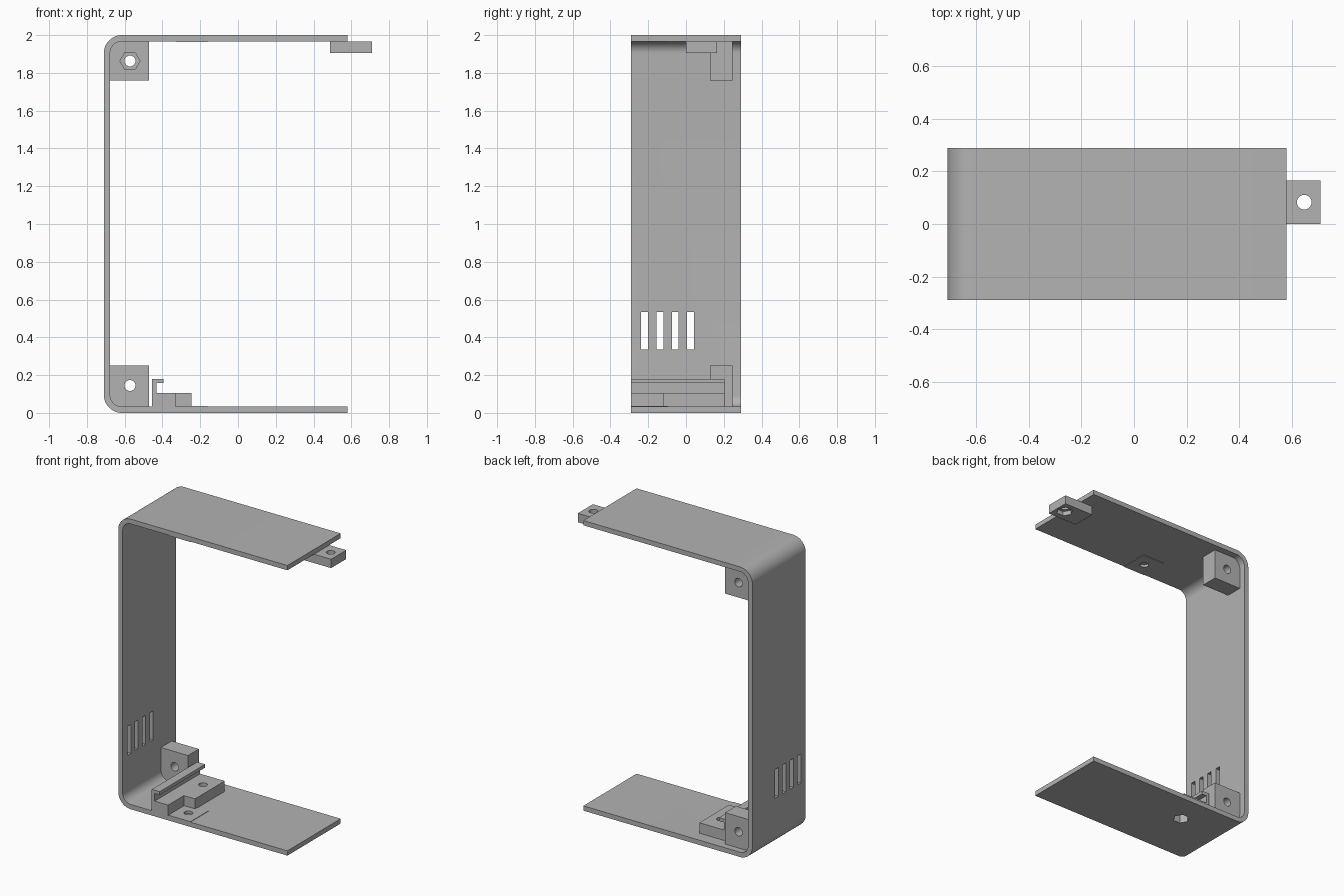
import bpy, bmesh, math
from mathutils import Matrix

cube = bpy.data.objects.get("Cube")
if cube:
    bpy.data.objects.remove(cube, do_unlink=True)

grey = bpy.data.materials.new("plain grey")
grey.use_nodes = True
grey.diffuse_color = (0.45, 0.45, 0.45, 1)
grey.node_tree.nodes["Principled BSDF"].inputs["Base Color"].default_value = grey.diffuse_color

WALL = 0.033
LEFT, RIGHT, HALF, HEIGHT = -0.71, 0.58, 0.29, 2.0


def make_object(name, bm):
    bmesh.ops.recalc_face_normals(bm, faces=bm.faces)
    mesh = bpy.data.meshes.new(name)
    bm.to_mesh(mesh)
    bm.free()
    mesh.materials.append(grey)
    obj = bpy.data.objects.new(name, mesh)
    bpy.context.collection.objects.link(obj)
    return obj


def extrude(name, points, y0, y1):
    """Push an x-z profile along y."""
    bm = bmesh.new()
    face = bm.faces.new([bm.verts.new((x, y0, z)) for x, z in points])
    new = bmesh.ops.extrude_face_region(bm, geom=[face])["geom"]
    verts = [v for v in new if isinstance(v, bmesh.types.BMVert)]
    bmesh.ops.translate(bm, vec=(0, y1 - y0, 0), verts=verts)
    return make_object(name, bm)


def box(name, x, y, z):
    return extrude(name, [(x[0], z[0]), (x[1], z[0]), (x[1], z[1]), (x[0], z[1])], *y)


def drill(name, centre, radius, depth, sides=32, along_y=False):
    """Prism cutter; six sides make a nut pocket with corners along x."""
    bm = bmesh.new()
    bmesh.ops.create_cone(bm, cap_ends=True, segments=sides, radius1=radius,
                          radius2=radius, depth=depth)
    turn = Matrix.Rotation(math.pi / 2, 4, "Z") if sides == 6 else Matrix()
    tilt = Matrix.Rotation(math.pi / 2, 4, "X") if along_y else Matrix()
    bm.transform(Matrix.Translation(centre) @ tilt @ turn)
    return make_object(name, bm)


def cut(obj, cutters):
    for cutter in cutters:
        mod = obj.modifiers.new("cut", "BOOLEAN")
        mod.operation, mod.solver, mod.object = "DIFFERENCE", "EXACT", cutter
    bpy.context.view_layer.update()
    mesh = bpy.data.meshes.new_from_object(
        obj.evaluated_get(bpy.context.evaluated_depsgraph_get()))
    obj.modifiers.clear()
    obj.data = mesh
    for cutter in cutters:
        bpy.data.objects.remove(cutter, do_unlink=True)


def side_path(inset, radius, steps=12):
    """C-shaped path with rounded corners on the -x side."""
    low, high, x = inset, HEIGHT - inset, LEFT + inset
    pts = [(RIGHT, high)]
    for cz, start in ((high - radius, 90), (low + radius, 180)):
        for i in range(steps + 1):
            a = math.radians(start + 90 * i / steps)
            pts.append((x + radius + radius * math.cos(a), cz + radius * math.sin(a)))
    return pts + [(RIGHT, low)]


# Bent shell with vents and the nut pocket underneath
shell = extrude("shell", side_path(0, 0.095) + side_path(WALL, 0.062)[::-1], -HALF, HALF)
PLATE_HOLE = (-0.325, 0.083)
vents = [box("vent_cutter", (-0.8, -0.6), (y, y + 0.036), (0.335, 0.535))
         for y in (-0.237, -0.156, -0.075, 0.006)]
cut(shell, vents + [drill("pocket_cutter", (*PLATE_HOLE, 0), 0.053, 0.12, 6),
                    drill("recess_cutter", (-0.245, -0.19, WALL), 0.028, 0.03),
                    drill("recess_cutter", (-0.245, -0.19, HEIGHT - WALL), 0.028, 0.03)])

# Corner screw blocks with nut pockets on the front
for name, z0, z1, hole_z in (("lower_block", WALL, 0.25, 0.145),
                             ("upper_block", 1.76, HEIGHT - WALL, 1.863)):
    block = box(name, (LEFT + WALL - 0.005, -0.47), (0.127, 0.245), (z0, z1))
    cut(block, [drill("hole_cutter", (-0.572, 0.19, hole_z), 0.029, 0.4, along_y=True),
                drill("nut_cutter", (-0.572, 0.127, hole_z), 0.053, 0.09, 6, True)])

# Screw tab under the top plate
tab = box("screw_tab", (0.487, 0.71), (0, 0.165), (1.906, HEIGHT - WALL))
cut(tab, [drill("hole_cutter", (0.648, 0.083, 1.93), 0.028, 0.3),
          drill("nut_cutter", (0.648, 0.083, 1.906), 0.053, 0.06, 6)])

# Clip rail: base strip, post and overhanging lip
extrude("clip_rail", [(-0.455, WALL), (-0.33, WALL), (-0.33, 0.105), (-0.432, 0.105),
                      (-0.432, 0.157), (-0.395, 0.157), (-0.395, 0.18), (-0.455, 0.18)],
        -HALF, 0.205)
rail = bpy.data.objects["clip_rail"]
platform = box("platform", (-0.33, -0.245), (-0.118, 0.205), (WALL, 0.105))
for part in (rail, platform):
    cut(part, [drill("hole_cutter", (*PLATE_HOLE, 0.1), 0.028, 0.3),
               drill("pocket_cutter", (*PLATE_HOLE, 0), 0.053, 0.12, 6)])

# Thin raised pads around the blind recesses
for name, z in (("lower_pad", WALL), ("upper_pad", HEIGHT - WALL - 0.003)):
    pad = box(name, (-0.328, -0.16), (-HALF, -0.095), (z, z + 0.003))
    cut(pad, [drill("recess_cutter", (-0.245, -0.19, z), 0.028, 0.05)])

# Smooth the rounded bends and holes, keeping edges crisp
bpy.ops.object.select_all(action="DESELECT")
for obj in bpy.context.scene.objects:
    if obj.type == "MESH":
        obj.select_set(True)
        bpy.context.view_layer.objects.active = obj
bpy.ops.object.shade_smooth_by_angle(angle=math.radians(30))
